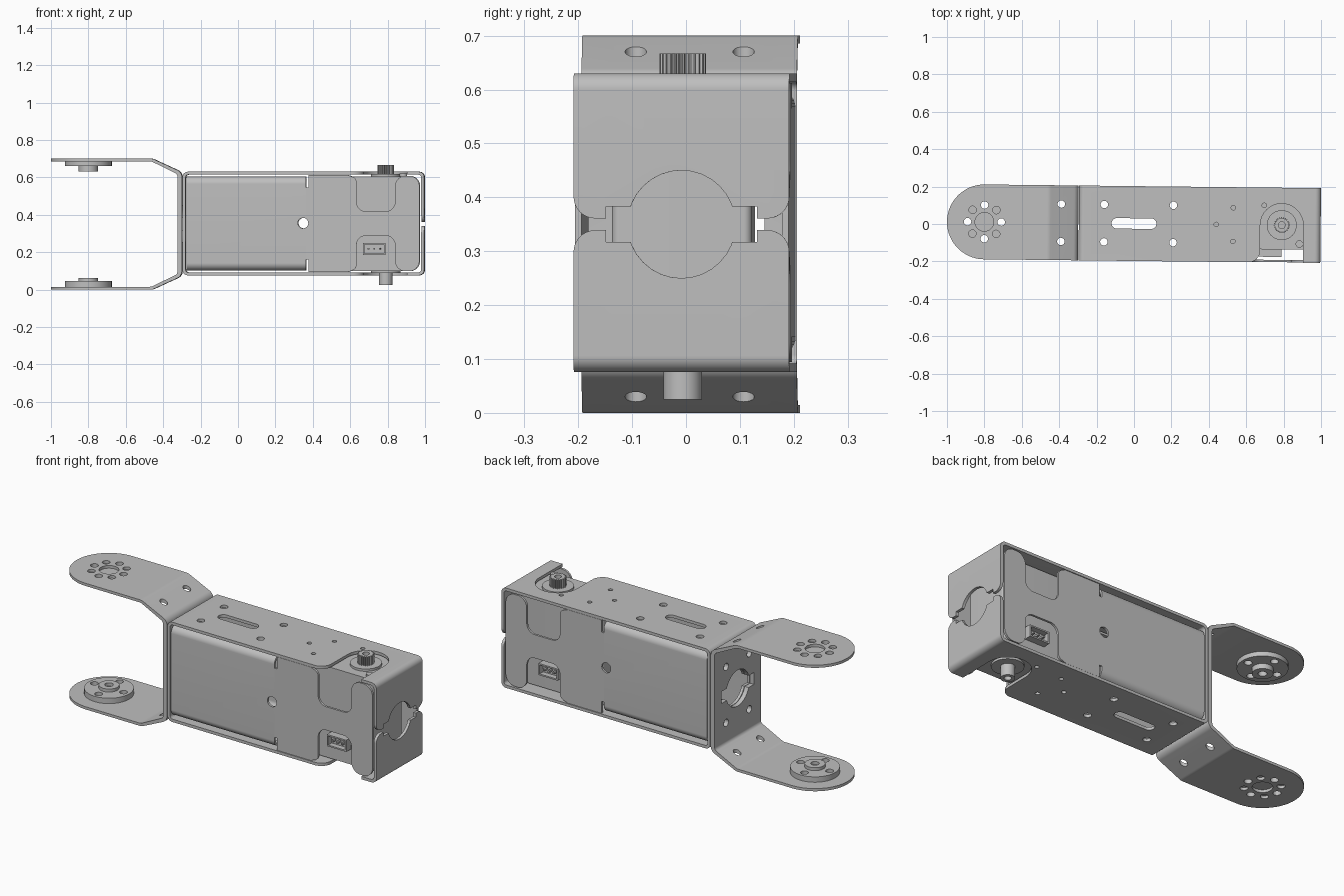
import bpy, bmesh, math
from mathutils import Vector, Matrix

cube = bpy.data.objects.get("Cube")
if cube:
    bpy.data.objects.remove(cube)

grey = bpy.data.materials.new("sheet_grey")
grey.use_nodes = True
colour = (0.52, 0.52, 0.52, 1)
grey.diffuse_color = colour
grey.node_tree.nodes["Principled BSDF"].inputs["Base Color"].default_value = colour

PLACE = Matrix.Translation((0, 0.0025, 0)) @ Matrix.Rotation(-0.011, 4, 'Z')
MID = 0.35          # height of the horizontal symmetry plane
HORN_X, SHAFT_X = -0.8, 0.79
parts = []


def circle(u, v, r, n=32):
    return [(u + r * math.cos(math.tau * i / n), v + r * math.sin(math.tau * i / n)) for i in range(n)]


def box(u0, v0, u1, v1, r=0):
    return outline([(u0, v0, r), (u1, v0, r), (u1, v1, r), (u0, v1, r)])


def outline(points, steps=10):
    """Polygon whose corners (u, v, radius) are rounded."""
    out, n = [], len(points)
    for i, p in enumerate(points):
        c = Vector(p[:2])
        r = p[2] if len(p) > 2 else 0
        if not r:
            out.append(tuple(c))
            continue
        a = (Vector(points[i - 1][:2]) - c).normalized()
        b = (Vector(points[(i + 1) % n][:2]) - c).normalized()
        half = a.angle(b) / 2
        centre = c + (a + b).normalized() * (r / math.sin(half))
        t = r / math.tan(half)
        v1, v2 = c + a * t - centre, c + b * t - centre
        for k in range(steps + 1):
            out.append(tuple(centre + v1.lerp(v2, k / steps).normalized() * r))
    return out


def mirror_v(points, mid):
    """Append the reflection of an open half outline about v = mid."""
    return points + [(p[0], 2 * mid - p[1], *p[2:]) for p in reversed(points)]


def prism(name, axis, pts, lo, hi):
    place = {'x': lambda u, v: (lo, u, v), 'y': lambda u, v: (u, lo, v), 'z': lambda u, v: (u, v, lo)}[axis]
    bm = bmesh.new()
    face = bm.faces.new([bm.verts.new(place(u, v)) for u, v in pts])
    ext = bmesh.ops.extrude_face_region(bm, geom=[face])
    shift = Vector([(hi - lo) if a == axis else 0 for a in 'xyz'])
    bmesh.ops.translate(bm, vec=shift, verts=[e for e in ext['geom'] if isinstance(e, bmesh.types.BMVert)])
    bmesh.ops.recalc_face_normals(bm, faces=bm.faces)
    me = bpy.data.meshes.new(name)
    bm.to_mesh(me)
    bm.free()
    ob = bpy.data.objects.new(name, me)
    bpy.context.scene.collection.objects.link(ob)
    return ob


def part(name, axis, pts, lo, hi, cuts=(), keep=()):
    """Extruded profile, minus the cut prisms, limited to the keep prisms."""
    ob = prism(name, axis, pts, lo, hi)
    tools = []
    for op, specs in (('INTERSECT', keep), ('DIFFERENCE', cuts)):
        for spec in specs:
            tool = prism("cutter", *spec)
            tool.hide_render = True
            tools.append(tool)
            m = ob.modifiers.new("cut", 'BOOLEAN')
            m.operation, m.solver, m.object = op, 'EXACT', tool
    if tools:
        dg = bpy.context.evaluated_depsgraph_get()
        me = bpy.data.meshes.new_from_object(ob.evaluated_get(dg))
        ob.modifiers.clear()
        ob.data = me
        for tool in tools:
            bpy.data.objects.remove(tool)
    ob.data.materials.clear()
    ob.data.materials.append(grey)
    ob.data.transform(PLACE)
    parts.append(ob)
    return ob


def winged_hole(lo, hi):
    return [('x', circle(0, MID, 0.1), lo, hi),
            ('x', box(-0.14, MID - 0.033, 0.14, MID + 0.033), lo - 0.001, hi + 0.001)]


def ring_holes(n, r):
    return [('z', circle(HORN_X + 0.09 * math.cos(math.tau * i / n), 0.09 * math.sin(math.tau * i / n), r, 20), -0.1, 0.8)
            for i in range(n)]


# Forked bracket: bent sheet with rounded arm ends
outer = mirror_v([(-1, 0.7), (-0.455, 0.7, 0.05), (-0.298, 0.628, 0.04)], MID)
inner = mirror_v([(-1, 0.685), (-0.46, 0.685, 0.04), (-0.322, 0.617, 0.02)], MID)
end_holes = [('x', circle(y, MID + z, 0.02, 20), -0.4, -0.2) for y in (-0.1, 0.1) for z in (-0.155, 0.155)]
stadium = outline([(-1, -0.2, 0.1999), (-0.2, -0.2), (-0.2, 0.2), (-1, 0.2, 0.1999)], 16)
part("fork_bracket", 'y', outline(outer + inner[::-1]), -0.25, 0.25,
     cuts=ring_holes(8, 0.02) + [('z', circle(HORN_X, 0, 0.05), -0.1, 0.8)]
     + [('z', circle(-0.39, y, 0.02, 20), -0.1, 0.8) for y in (-0.1, 0.1)]
     + winged_hole(-0.4, -0.31 + 0.05) + end_holes,
     keep=[('z', stadium, -0.1, 0.8)])

# Horn discs and hubs inside the fork
for side, disc, hub in (("upper", (0.66, 0.685), (0.632, 0.675)), ("lower", (0.015, 0.045), (0.025, 0.062))):
    part(side + "_horn_disc", 'z', circle(HORN_X, 0, 0.125, 48), *disc, cuts=ring_holes(4, 0.02))
    part(side + "_horn_hub", 'z', circle(HORN_X, 0, 0.052), *hub,
         cuts=[('z', circle(HORN_X, 0, 0.022, 20), hub[0] - 0.1, hub[1] + 0.1)])

# Strap frame wrapping the housing
z0, z1 = 0.076, 0.63
wrap = box(-0.295, z0, 0.998, z1, 0.03)
hollow = box(-0.279, z0 + 0.016, 0.982, z1 - 0.016, 0.016)
shaft_slot = outline([(0.59, -0.25), (0.59, -0.2), (0.675, -0.2, 0.06), (0.675, 0.115, 0.1149),
                      (0.905, 0.115, 0.1149), (0.905, -0.25)])
cuts = [('y', hollow, -0.3, 0.3), ('z', shaft_slot, -0.1, 0.8),
        ('z', box(-0.12, -0.028, 0.12, 0.028, 0.0279), -0.1, 0.8)]
cuts += [('z', circle(x, y, 0.02, 20), -0.1, 0.8) for x in (-0.16, 0.21) for y in (-0.1, 0.1)]
cuts += [('z', circle(x, y, 0.012, 16), -0.1, 0.8)
         for x, y in ((0.44, 0), (0.53, -0.09), (0.53, 0.09), (0.695, 0.105))]
cuts += winged_hole(-0.4, -0.2) + winged_hole(0.95, 1.1) + end_holes
for s in (-1, 1):
    notch = mirror_v([(s * 0.25, 0.44), (s * 0.2, 0.44), (s * 0.2, 0.361, 0.04), (s * 0.1, 0.361)], MID)
    cuts.append(('x', outline(notch), 0.94, 1.12))
part("strap_frame", 'y', wrap, -0.2, 0.2, cuts=cuts)

# Side covers, the same on the front and the back
BOX_MID = (z0 + z1) / 2
bend_outer = [(0.14, 0.604), (0.198, 0.604, 0.04)]
bend_inner = [(0.14, 0.592), (0.186, 0.592, 0.028)]
cover_edge = [(0.365, 0.545), (0.38, 0.545), (0.38, 0.612), (0.59, 0.612), (0.636, 0.595, 0.03),
              (0.636, 0.418, 0.05), (0.842, 0.418, 0.05), (0.842, 0.608, 0.055), (0.972, 0.608, 0.055)]
for side, s in (("front", -1), ("back", 1)):
    channel = mirror_v(bend_outer, BOX_MID) + mirror_v(bend_inner, BOX_MID)[::-1]
    peephole = [('y', circle(0.35, 0.355, 0.028, 24), -0.3, 0.3)]
    part(side + "_channel_cover", 'x', [(s * u, v) for u, v in outline(channel)], -0.274, 0.365, cuts=peephole)
    lo, hi = sorted((s * 0.186, s * 0.198))
    part(side + "_end_cover", 'y', outline(mirror_v(cover_edge, BOX_MID)), lo, hi, cuts=peephole)

    # Cable socket with three pins
    lo, hi = sorted((s * 0.125, s * 0.17))
    part(side + "_cable_socket", 'y', box(0.67, 0.185, 0.79, 0.25), lo, hi,
         cuts=[('y', box(0.678, 0.193, 0.782, 0.242), *sorted((s * 0.14, s * 0.2)))])
    for i in range(3):
        x = 0.7 + i * 0.03
        part(side + "_socket_pin", 'y', box(x - 0.005, 0.213, x + 0.005, 0.223), *sorted((s * 0.13, s * 0.166)))

# Gearbox inside the frame
part("gearbox", 'z', box(0.42, -0.13, 0.925, 0.13, 0.015), 0.1, 0.605)
part("gearbox_screw", 'z', circle(0.885, -0.1, 0.02, 16), 0.6, 0.62)

# Output shaft: collars, toothed spline on top, plain pin below
part("upper_collar", 'z', circle(SHAFT_X, 0, 0.08, 40), 0.6, 0.618)
part("lower_collar", 'z', circle(SHAFT_X, 0, 0.08, 40), 0.088, 0.105)
teeth = []
for i in range(96):
    r = 0.043 if i % 4 < 2 else 0.036
    a = math.tau * i / 96
    teeth.append((SHAFT_X + r * math.cos(a), r * math.sin(a)))
part("toothed_shaft", 'z', teeth, 0.61, 0.667, cuts=[('z', circle(SHAFT_X, 0, 0.018, 20), 0.63, 0.7)])
part("lower_pin", 'z', circle(SHAFT_X, 0, 0.036), 0.025, 0.1,
     cuts=[('z', circle(SHAFT_X, 0, 0.018, 20), 0, 0.06)])

# Smooth shading with crisp edges
bpy.ops.object.select_all(action='DESELECT')
for ob in parts:
    ob.select_set(True)
bpy.context.view_layer.objects.active = parts[0]
bpy.ops.object.shade_smooth_by_angle(angle=math.radians(30))
